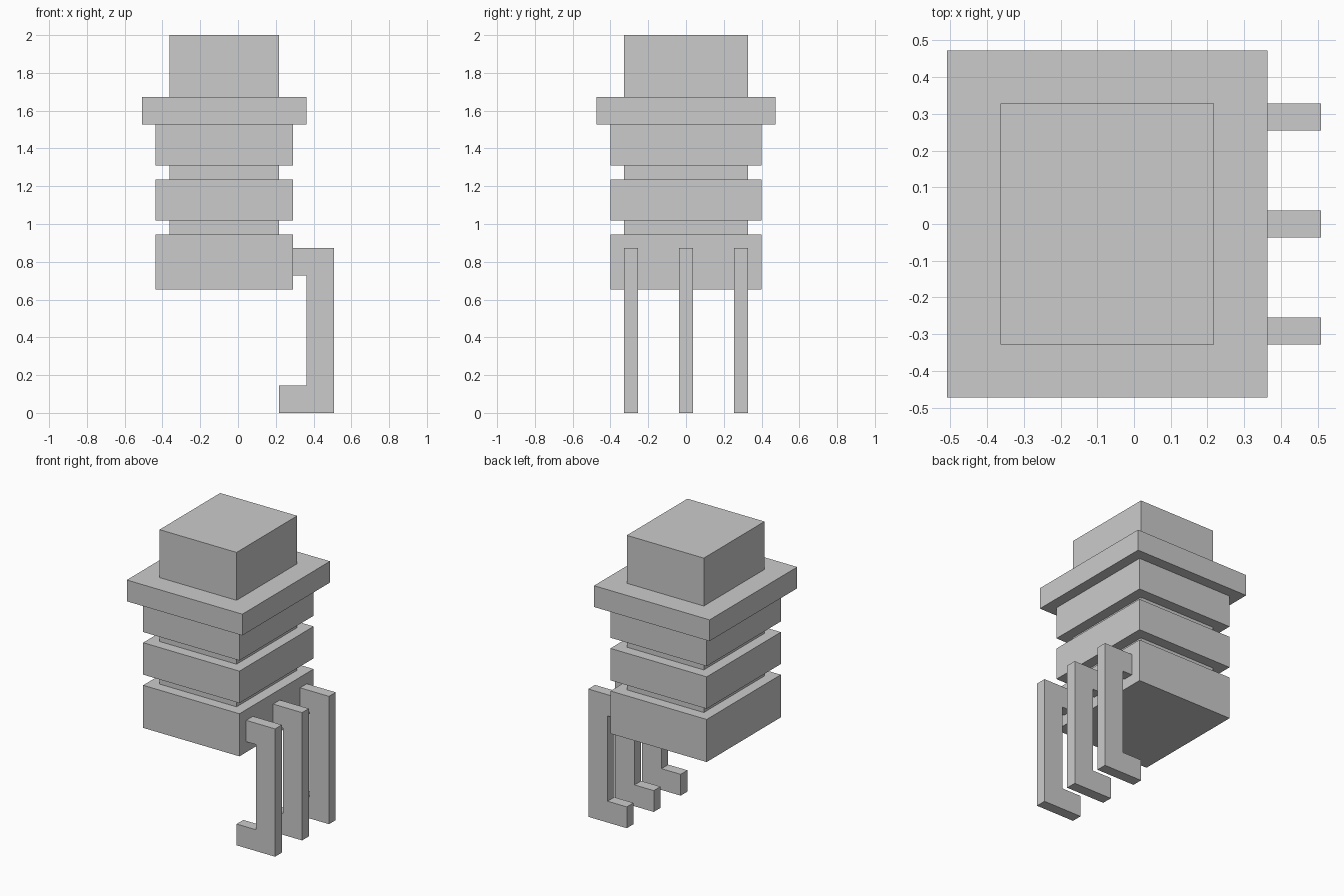
import bpy, bmesh

if "Cube" in bpy.data.objects:
    bpy.data.objects.remove(bpy.data.objects["Cube"])

U = 2 / 27.5  # grid unit of the blocky design


def finish(name, bm):
    bmesh.ops.recalc_face_normals(bm, faces=bm.faces)
    mesh = bpy.data.meshes.new(name)
    bm.to_mesh(mesh)
    bm.free()
    obj = bpy.data.objects.new(name, mesh)
    bpy.context.collection.objects.link(obj)
    return obj


def stepped_tower(name, tiers, centre_x, half_x, half_y):
    """Loft rectangular rings; each tier is (outset, bottom z, top z)."""
    bm = bmesh.new()
    rings = []
    for outset, z0, z1 in tiers:
        hx, hy = half_x + outset, half_y + outset
        for z in (z0, z1):
            rings.append([bm.verts.new(((centre_x + sx * hx) * U, sy * hy * U, z * U))
                          for sx, sy in ((-1, -1), (1, -1), (1, 1), (-1, 1))])
    for a, b in zip(rings, rings[1:]):
        for i in range(4):
            j = (i + 1) % 4
            bm.faces.new((a[i], a[j], b[j], b[i]))
    bm.faces.new(rings[0])
    bm.faces.new(rings[-1])
    return finish(name, bm)


def bent_pin(name, profile, y, thickness):
    """Extrude an x-z profile along y."""
    bm = bmesh.new()
    face = bm.faces.new([bm.verts.new((x * U, (y - thickness / 2) * U, z * U))
                         for x, z in profile])
    new = bmesh.ops.extrude_face_region(bm, geom=[face])["geom"]
    bmesh.ops.translate(bm, vec=(0, thickness * U, 0),
                        verts=[v for v in new if isinstance(v, bmesh.types.BMVert)])
    return finish(name, bm)


# Ribbed body: base, groove, rib, groove, rib, flange, top block
stepped_tower("ribbed_body",
              [(1, 9, 13), (0, 13, 14), (1, 14, 17), (0, 17, 18),
               (1, 18, 21), (2, 21, 23), (0, 23, 27.5)],
              centre_x=-1, half_x=4, half_y=4.5)

# Three bent pins with a short arm into the base and a foot turned inward
PIN = [(3, 0), (7, 0), (7, 12), (4, 12), (4, 10), (5, 10), (5, 2), (3, 2)]
for label, y in (("front", -4), ("middle", 0), ("back", 4)):
    bent_pin(f"{label}_pin", PIN, y, 1)
